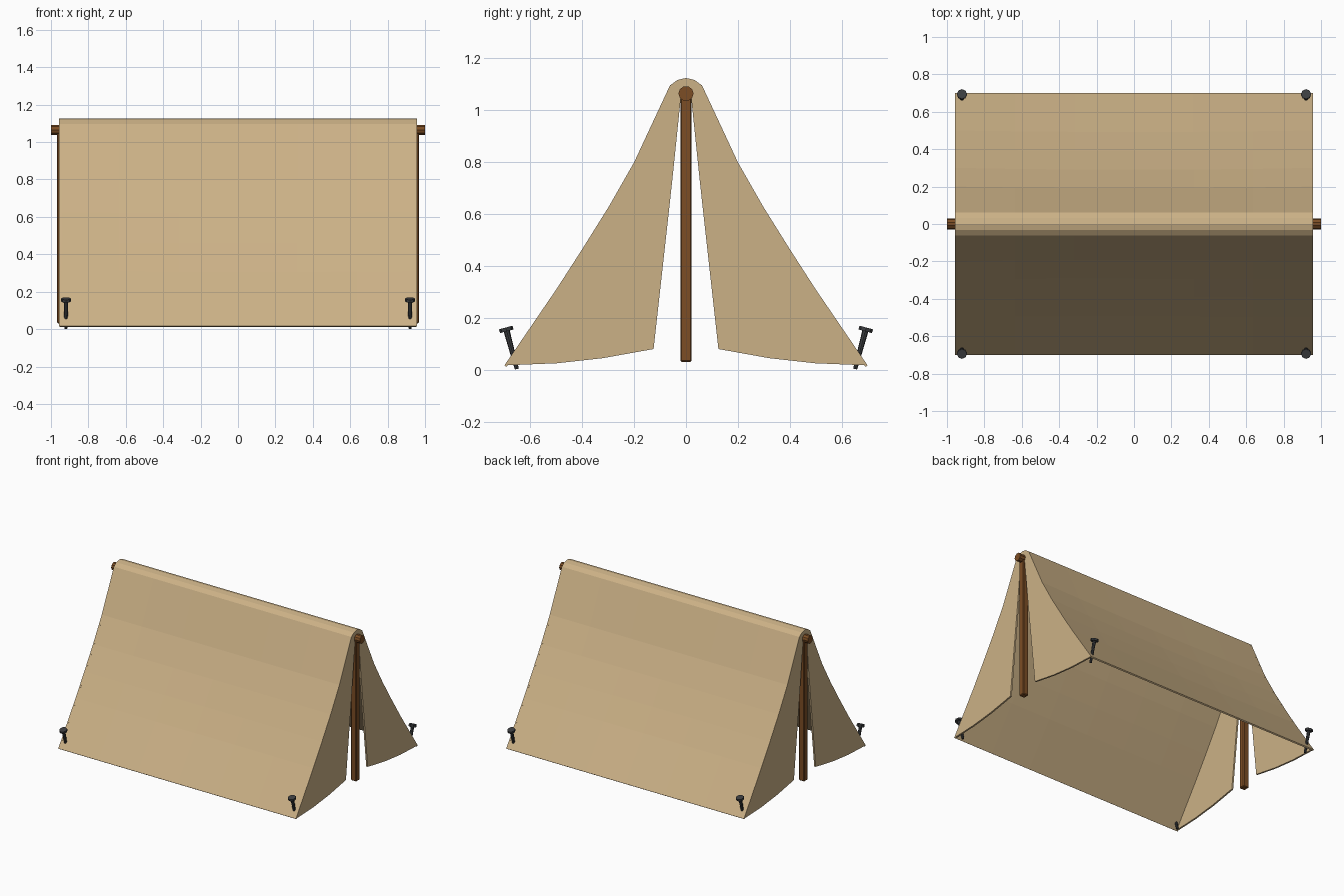
import bpy, bmesh, math
from mathutils import Matrix, Vector

if "Cube" in bpy.data.objects:
    bpy.data.objects.remove(bpy.data.objects["Cube"])


def material(name, color):
    m = bpy.data.materials.new(name)
    m.diffuse_color = (*color, 1)
    m.use_nodes = True
    m.node_tree.nodes["Principled BSDF"].inputs["Base Color"].default_value = m.diffuse_color
    return m


CANVAS = material("canvas", (0.60, 0.44, 0.24))
WOOD = material("wood", (0.20, 0.075, 0.018))
IRON = material("iron", (0.045, 0.048, 0.052))


def finish(name, bm, mat):
    me = bpy.data.meshes.new(name)
    bm.to_mesh(me)
    bm.free()
    ob = bpy.data.objects.new(name, me)
    bpy.context.collection.objects.link(ob)
    me.materials.append(mat)
    return ob


def thicken(ob, t, offset):
    mod = ob.modifiers.new("thickness", 'SOLIDIFY')
    mod.thickness = t
    mod.offset = offset


def cone(bm, r1, r2, depth, sides, mat):
    bmesh.ops.create_cone(bm, cap_ends=True, segments=sides, radius1=r1,
                          radius2=r2, depth=depth, matrix=mat)


# Half profile of the sheet, ridge to hem, as (y, z)
half = [(0, 1.125), (0.033, 1.117), (0.062, 1.096), (0.2, 0.8), (0.3, 0.625),
        (0.4, 0.465), (0.5, 0.31), (0.7, 0.017)]
profile = [(-y, z) for y, z in reversed(half[1:])] + half
HALF_LEN = 0.955

# Draped roof sheet, sagging very slightly between its ends
bm = bmesh.new()
steps = 6
rows = []
for i in range(steps + 1):
    u = -1 + 2 * i / steps
    row = []
    for y, z in profile:
        t = abs(y) / 0.7
        sag = 0.012 * (1 - u * u) * math.sin(math.pi * t) if t > 0.1 else 0
        side = math.copysign(1, y)
        row.append(bm.verts.new((u * HALF_LEN, y - side * sag * 0.85, z - sag * 0.5)))
    rows.append(row)
for a, b in zip(rows, rows[1:]):
    for j in range(len(profile) - 1):
        bm.faces.new((a[j], b[j], b[j + 1], a[j + 1]))
bm.normal_update()
thicken(finish("roof_sheet", bm, CANVAS), 0.01, -1)

# Door flaps: strips running from the roof line to the open inner edge
inner = [(0, 1.05), (0.012, 1.04), (0.022, 1.03), (0.054, 0.72), (0.075, 0.53),
         (0.095, 0.35), (0.125, 0.08)]
hem = [(0.32, 0.045), (0.5, 0.025)]
for ex, end in ((-1, "left"), (1, "right")):
    for sy, side in ((-1, "front"), (1, "back")):
        bm = bmesh.new()
        x = ex * (HALF_LEN - 0.005)

        def vert(p):
            return bm.verts.new((x, sy * p[0], p[1]))

        outer_v = [vert(p) for p in half]
        inner_v = [vert(p) for p in inner]
        hem_v = [vert(p) for p in hem]
        for j in range(len(inner) - 1):
            bm.faces.new((outer_v[j], outer_v[j + 1], inner_v[j + 1], inner_v[j]))
        bm.faces.new((outer_v[6], outer_v[7], hem_v[1], hem_v[0], inner_v[6]))
        bmesh.ops.recalc_face_normals(bm, faces=bm.faces)
        thicken(finish(f"door_flap_{end}_{side}", bm, CANVAS), 0.012, 0)

# Ridge pole
bm = bmesh.new()
cone(bm, 0.029, 0.029, 2.0, 10,
     Matrix.Translation((0, 0, 1.065)) @ Matrix.Rotation(math.pi / 2, 4, 'Y'))
finish("ridge_pole", bm, WOOD)

# Upright poles
for ex, end in ((-1, "left"), (1, "right")):
    bm = bmesh.new()
    bmesh.ops.create_cube(bm, size=1, matrix=Matrix.Translation((ex * 0.945, 0, 0.545))
                          @ Matrix.Diagonal((0.044, 0.044, 1.03, 1)))
    bmesh.ops.bevel(bm, geom=bm.edges[:], offset=0.005, segments=1, affect='EDGES')
    finish(f"upright_pole_{end}", bm, WOOD)

# Tent pegs, leaning outwards at the four corners
for ex, end in ((-1, "left"), (1, "right")):
    for sy, side in ((-1, "front"), (1, "back")):
        base = (Matrix.Translation((ex * 0.92, sy * 0.652, 0.003))
                @ Matrix.Rotation(-sy * math.radians(15), 4, 'X'))
        bm = bmesh.new()
        cone(bm, 0.008, 0.012, 0.155, 8, base @ Matrix.Translation((0, 0, 0.0775)))
        cone(bm, 0.027, 0.027, 0.015, 8, base @ Matrix.Translation((0, 0, 0.158)))
        finish(f"peg_{end}_{side}", bm, IRON)
